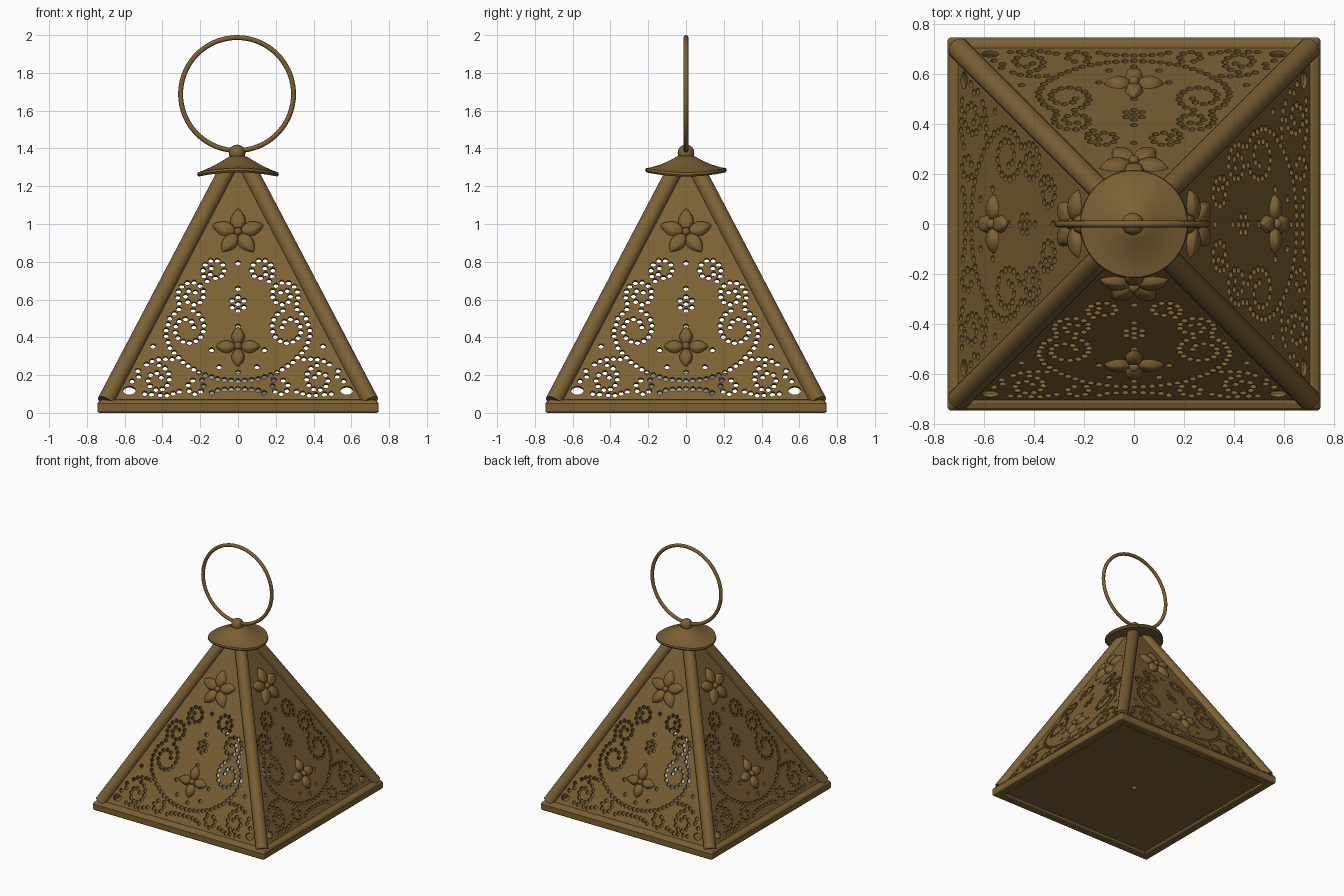
import bpy, bmesh
from math import sin, cos, pi, hypot, radians
from mathutils import Vector, Matrix

if "Cube" in bpy.data.objects:
    bpy.data.objects.remove(bpy.data.objects["Cube"])

SLOPE, Y0 = 0.525, 0.732            # panel plane: half width = Y0 - SLOPE * z
K = hypot(1, SLOPE)                 # stretch from front view height to panel height

brass = bpy.data.materials.new("aged_brass")
brass.diffuse_color = (0.2, 0.118, 0.034, 1)
brass.use_nodes = True
brass.node_tree.nodes["Principled BSDF"].inputs["Base Color"].default_value = brass.diffuse_color


def make(name, data, mat=brass, matrix=None, smooth=None):
    ob = bpy.data.objects.new(name, data)
    bpy.context.collection.objects.link(ob)
    if matrix:
        ob.matrix_world = matrix
    if mat and not data.materials:
        data.materials.append(mat)
    if smooth:
        bpy.ops.object.select_all(action='DESELECT')
        ob.select_set(True)
        bpy.context.view_layer.objects.active = ob
        bpy.ops.object.shade_smooth_by_angle(angle=radians(smooth))
    return ob


def mesh_of(bm, name):
    bmesh.ops.remove_doubles(bm, verts=bm.verts, dist=1e-5)
    bmesh.ops.recalc_face_normals(bm, faces=bm.faces)
    me = bpy.data.meshes.new(name)
    bm.to_mesh(me)
    bm.free()
    return me


def lathe(name, profile, n, turn=0, closed=False, wave=0):
    """Spin (radius, z) points about z; wave lifts the rim for a folded edge."""
    bm = bmesh.new()
    rings = []
    for i in range(n):
        a = 2 * pi * i / n + turn
        rings.append([bm.verts.new((r * cos(a), r * sin(a), z - wave * (r / 0.2) ** 2 * cos(2 * a)))
                      for r, z in profile])
    m = len(profile)
    for i in range(n):
        p, q = rings[i], rings[(i + 1) % n]
        for j in range(m if closed else m - 1):
            k = (j + 1) % m
            bm.faces.new((p[j], q[j], q[k], p[k]))
    bmesh.ops.dissolve_degenerate(bm, dist=1e-6, edges=bm.edges)
    return mesh_of(bm, name)


def plate(name, loops, half):
    """Flat plate with holes: the first loop is the outline, the rest are holes."""
    cu = bpy.data.curves.new(name, 'CURVE')
    cu.dimensions, cu.fill_mode, cu.extrude = '2D', 'BOTH', half
    for loop in loops:
        s = cu.splines.new('POLY')
        s.points.add(len(loop) - 1)
        for p, (x, y) in zip(s.points, loop):
            p.co = (x, y, 0, 1)
        s.use_cyclic_u = True
    tmp = bpy.data.objects.new(name + "_curve", cu)
    bpy.context.collection.objects.link(tmp)
    bpy.context.view_layer.update()
    me = bpy.data.meshes.new_from_object(tmp.evaluated_get(bpy.context.evaluated_depsgraph_get()))
    bpy.data.objects.remove(tmp)
    return me


def oval(x, y, a, b, n=10):
    return [(x + a * cos(2 * pi * i / n), y + b * sin(2 * pi * i / n)) for i in range(n)]


# Pierced pattern, given in front view coordinates for the right half
holes = []


def dot(x, z):
    for s in (1, -1):
        p = (s * x, z * K)
        if all(hypot(p[0] - h[0], p[1] - h[1]) >= 0.0345 for h in holes):
            holes.append(p)


def trace(pts):
    for (x0, z0), (x1, z1) in zip(pts, pts[1:]):
        n = max(1, int(hypot(x1 - x0, z1 - z0) / 0.002))
        for i in range(n):
            dot(x0 + (x1 - x0) * i / n, z0 + (z1 - z0) * i / n)


def spiral(cx, cz, r0, r1, start, turns):
    trace([(cx + (r0 + (r1 - r0) * t / 80) * cos(start + 2 * pi * turns * t / 80),
            cz + (r0 + (r1 - r0) * t / 80) * sin(start + 2 * pi * turns * t / 80)) for t in range(81)])


for z in (0.79, 0.655, 0.455, 0.21, 0.575):
    dot(0, z)
for i in range(6):
    dot(0.036 * sin(i * pi / 3), 0.575 + 0.036 * cos(i * pi / 3))
for p in ((0.14, 0.33), (0.45, 0.35), (0.53, 0.22), (0.56, 0.165), (0.1, 0.32 - 0.08)):
    dot(*p)
trace([(0, 0.165), (0.1, 0.175), (0.2, 0.205), (0.29, 0.265), (0.36, 0.34), (0.385, 0.42),
       (0.36, 0.5), (0.31, 0.55)])
trace([(0, 0.125), (0.1, 0.12), (0.17, 0.09)])
spiral(0.27, 0.445, 0.1, 0.035, 1.9, 1.2)
spiral(0.24, 0.62, 0.085, 0.02, -0.9, 1.55)
spiral(0.12, 0.75, 0.07, 0.016, -0.9, 1.5)
trace([(0.29, 0.265), (0.36, 0.285), (0.44, 0.28), (0.5, 0.245), (0.53, 0.18)])
spiral(0.43, 0.175, 0.085, 0.02, 0.5, 1.5)
spiral(0.23, 0.14, 0.05, 0.014, 2.5, 1.5)
trace([(0.31, 0.11), (0.38, 0.09), (0.51, 0.1)])

top_z, low_z = 1.27, 0.04
tw, lw = Y0 - SLOPE * top_z, Y0 - SLOPE * low_z
outline = [(-lw, low_z * K), (lw, low_z * K), (tw, top_z * K), (-tw, top_z * K)]
loops = [outline] + [oval(x, y, 0.0145, 0.0145) for x, y in holes]
loops += [oval(s * 0.575, 0.115 * K, 0.034, 0.026, 14) for s in (1, -1)]
panel_mesh = plate("panel", loops, 0.008)


# Embossed blossoms: pointed petals around a bead
def blossom(name, n, length, width, turn):
    bm = bmesh.new()
    for k in range(n):
        c, s = cos(turn + 2 * pi * k / n), sin(turn + 2 * pi * k / n)
        rows = []
        for i in range(9):
            t = i / 8
            w = width * sin(pi * t ** 0.9) ** 0.8 if 0 < i < 8 else 0.001
            h = 0.006 + 0.026 * sin(pi * t) ** 0.6 if 0 < i < 8 else 0.006
            row = []
            for j in range(9):
                e = j / 4 - 1
                u, v = 0.01 + t * (length - 0.01), w * e
                row.append(bm.verts.new((u * c - v * s, u * s + v * c, h * (1 - e ** 4) ** 0.5)))
            rows.append(row)
        for p, q in zip(rows, rows[1:]):
            for j in range(8):
                bm.faces.new((p[j], q[j], q[j + 1], p[j + 1]))
    bmesh.ops.create_uvsphere(bm, u_segments=12, v_segments=8, radius=0.022,
                              matrix=Matrix.Translation((0, 0, 0.015)))
    return mesh_of(bm, name)


five = blossom("upper_blossom", 5, 0.142, 0.042, pi / 2)
four = blossom("lower_blossom", 4, 0.118, 0.036, pi / 2)

# Corner bar running up the pyramid edge
a, b = [Vector((Y0 - SLOPE * z, SLOPE * z - Y0, z)) for z in (0.06, 1.29)]
bm = bmesh.new()
bmesh.ops.create_cone(bm, cap_ends=True, segments=20, radius1=0.045, radius2=0.045, depth=(b - a).length,
                      matrix=Matrix.Translation((a + b) / 2) @ (b - a).to_track_quat('Z', 'Y').to_matrix().to_4x4())
bar_mesh = mesh_of(bm, "corner_bar")

# Four sides, each with a panel, two blossoms and a bar
face = Matrix(((1, 0, 0, 0), (0, SLOPE / K, -1 / K, -Y0), (0, 1 / K, SLOPE / K, 0), (0, 0, 0, 1)))
for side, k in zip(("front", "right", "back", "left"), range(4)):
    rot = Matrix.Rotation(k * pi / 2, 4, 'Z')
    make(side + "_panel", panel_mesh, matrix=rot @ face)
    for nm, me, z in (("upper", five, 0.95), ("lower", four, 0.345)):
        make(f"{side}_{nm}_blossom", me, smooth=50,
             matrix=rot @ face @ Matrix.Translation((0, z * K, 0.007)))
    make(side + "_corner_bar", bar_mesh, matrix=rot, smooth=40)

# Base frame and floor
q = 2 ** 0.5
frame = lathe("base_frame", [(r * q, z) for r, z in ((0.67, 0), (0.745, 0), (0.745, 0.05), (0.735, 0.064),
              (0.715, 0.072), (0.67, 0.072))], 4, pi / 4, True)
base = make("base_frame", frame)
bev = base.modifiers.new("soft_corners", 'BEVEL')
bev.width, bev.segments, bev.limit_method, bev.angle_limit = 0.012, 3, 'ANGLE', radians(50)
f = 0.69
make("floor", plate("floor", [[(-f, -f), (f, -f), (f, f), (-f, f)], oval(0, 0, 0.02, 0.02, 16)], 0.01),
     matrix=Matrix.Translation((0, 0, 0.025)))

# Candle bowl and flame inside
make("candle_bowl", lathe("candle_bowl", [(0, 0.036), (0.16, 0.036), (0.19, 0.12), (0.22, 0.21),
     (0.205, 0.21), (0.19, 0.185), (0, 0.185)], 32), None, smooth=40)
make("candle_flame", lathe("candle_flame", [(0, 0.18), (0.05, 0.19), (0.065, 0.27), (0.05, 0.36),
     (0.025, 0.44), (0, 0.5)], 20), None, smooth=50)

# Folded cap, knob and hanging ring
make("cap", lathe("cap", [(0, 1.365), (0.045, 1.358), (0.08, 1.338), (0.13, 1.312), (0.18, 1.293),
     (0.213, 1.284), (0.216, 1.272), (0.208, 1.262), (0.15, 1.275), (0, 1.29)], 48, wave=0.01), smooth=40)
bm = bmesh.new()
bmesh.ops.create_uvsphere(bm, u_segments=24, v_segments=14, radius=0.044)
make("knob", mesh_of(bm, "knob"), matrix=Matrix.Translation((-0.005, 0, 1.376)), smooth=60)
bpy.ops.mesh.primitive_torus_add(location=(-0.005, 0, 1.688), rotation=(pi / 2, 0, 0), major_radius=0.299,
                                 minor_radius=0.013, major_segments=72, minor_segments=12)
ring = bpy.context.object
ring.name = "hanging_ring"
ring.data.materials.append(brass)
bpy.ops.object.shade_smooth_by_angle(angle=radians(60))
